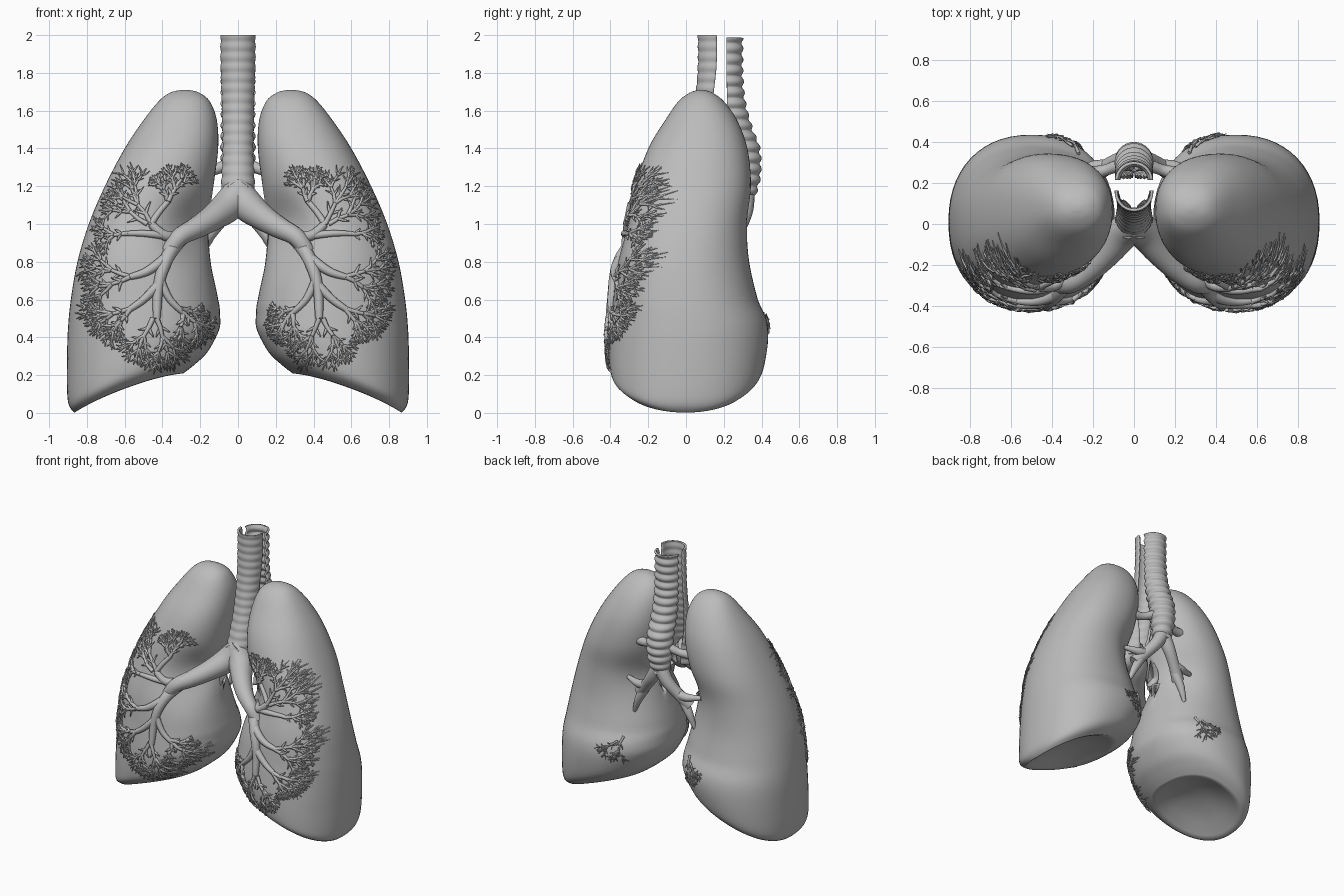
import bpy, bmesh, math, random
from mathutils import Vector
from mathutils.bvhtree import BVHTree

if "Cube" in bpy.data.objects:
    bpy.data.objects.remove(bpy.data.objects["Cube"])

grey = bpy.data.materials.new("tissue_grey")
grey.use_nodes = True
tint = (0.5, 0.5, 0.5, 1)
grey.diffuse_color = tint
grey.node_tree.nodes["Principled BSDF"].inputs["Base Color"].default_value = tint


def catmull(rows, steps):
    """Smooth interpolation through rows of numbers."""
    out = []
    for i in range(len(rows) - 1):
        a, b, c, d = (rows[max(0, min(len(rows) - 1, i + k))] for k in (-1, 0, 1, 2))
        for k in range(steps):
            t = k / steps
            out.append([q + 0.5 * t * (r - p + t * (2 * p - 5 * q + 4 * r - s + t * (3 * (q - r) + s - p)))
                        for p, q, r, s in zip(a, b, c, d)])
    return out + [list(rows[-1])]


def finish(bm, name):
    bmesh.ops.recalc_face_normals(bm, faces=bm.faces)
    mesh = bpy.data.meshes.new(name)
    bm.to_mesh(mesh)
    bm.free()
    mesh.materials.append(grey)
    mesh.shade_smooth()
    obj = bpy.data.objects.new(name, mesh)
    bpy.context.collection.objects.link(obj)
    return obj


def bridge(bm, rings, closed=True):
    for a, b in zip(rings, rings[1:]):
        n = len(a)
        for i in range(n if closed else n - 1):
            j = (i + 1) % n
            bm.faces.new((a[i], a[j], b[j], b[i]))


# Lung stations: height, inner x, outer x, front y, back y
STATIONS = [
    (0.0, .29, .865, -.33, .32), (.04, .23, .895, -.385, .38), (.12, .16, .905, -.405, .415),
    (.3, .10, .905, -.41, .435), (.45, .095, .90, -.40, .425), (.6, .105, .885, -.385, .38),
    (.8, .145, .85, -.36, .335), (1.0, .155, .79, -.31, .325), (1.2, .13, .705, -.27, .345),
    (1.4, .105, .60, -.20, .325), (1.55, .112, .50, -.11, .27), (1.65, .15, .42, -.04, .2),
    (1.695, .205, .36, .02, .14), (1.71, .26, .30, .065, .095)]


def lung_mesh(side):
    bm = bmesh.new()
    segments = 56
    rows = catmull(STATIONS, 5)
    # concave underside closes the loft from below
    z, xi, xo, yf, yb = rows[0]
    cx, cy = (xi + xo) / 2, (yf + yb) / 2
    caps = []
    for f, rise in ((.08, .1), (.35, .09), (.65, .06), (.9, .015)):
        caps.append((rise, cx + (xi - cx) * f, cx + (xo - cx) * f, cy + (yf - cy) * f, cy + (yb - cy) * f))
    rings = []
    for z, xi, xo, yf, yb in caps + rows:
        ring = []
        low = max(0, 1 - z / 0.6)
        if (z, xi, xo, yf, yb) in caps:
            low = 1
        for k in range(segments):
            a = math.tau * k / segments
            c, s = math.cos(a), math.sin(a)
            e = 0.9
            x = (xi + xo) / 2 + (xo - xi) / 2 * math.copysign(abs(c) ** e, c)
            y = (yf + yb) / 2 + (yb - yf) / 2 * math.copysign(abs(s) ** e, s)
            h = z + low * (0.36 * max(0, .87 - x) + 0.3 * y * y)
            # hollows where the airways enter
            w = math.exp(-((x - .2) / .16) ** 2 - ((h - .98) / .17) ** 2)
            y += w * (.13 if y < 0 else -.05)
            ring.append(bm.verts.new((side * x, y, h)))
        rings.append(ring)
    bridge(bm, rings)
    bm.faces.new(rings[0])
    bm.faces.new(rings[-1])
    return bm


for side, label in ((1, "left"), (-1, "right")):
    bm = lung_mesh(side)
    if side == 1:
        surface = BVHTree.FromBMesh(bm)
    finish(bm, label + "_lung")


def on_surface(x, z, back=False):
    d = -1 if back else 1
    hit = surface.ray_cast(Vector((x, -2 * d, z)), Vector((0, d, 0)))[0]
    return hit.y if hit else None


# Half shells of the windpipe, opening towards each other
def shell(name, rows, facing, ridge, pitch):
    """Rows hold height, centre y, radius and half angle of the arc."""
    bm = bmesh.new()
    rings = []
    for z, yc, r, half in catmull(rows, 24):
        r += ridge * math.sin(math.tau * z / pitch)
        ring = []
        for k in range(29):
            a = math.radians(half) * (k / 14 - 1)
            ring.append(bm.verts.new((r * math.sin(a), yc + facing * r * math.cos(a), z)))
        rings.append(ring)
    bridge(bm, rings, closed=False)
    obj = finish(bm, name)
    wall = obj.modifiers.new("wall", "SOLIDIFY")
    wall.thickness = 0.014
    wall.offset = 0


shell("windpipe_front", [(2, .155, .085, 95), (1.85, .155, .085, 95), (1.7, .14, .08, 95), (1.55, .115, .076, 100),
                         (1.4, .08, .074, 120), (1.25, .04, .08, 150), (1.1, .0, .085, 170)], -1, .002, .055)
shell("windpipe_back", [(1.985, .212, .08, 88), (1.8, .212, .08, 88), (1.65, .225, .08, 95), (1.5, .265, .08, 120),
                        (1.4, .3, .082, 150), (1.25, .31, .075, 175), (1.12, .3, .05, 178)], 1, .006, .058)


# Airways: tapered round tubes gathered in one curve object per part
def new_tubes(name, sides=2):
    curve = bpy.data.curves.new(name, "CURVE")
    curve.dimensions = "3D"
    curve.bevel_depth = 1
    curve.bevel_resolution = sides
    curve.use_fill_caps = True
    curve.materials.append(grey)
    bpy.context.collection.objects.link(bpy.data.objects.new(name, curve))
    return curve


def tube(curve, points, side):
    """Points hold x, y, z and radius."""
    spline = curve.splines.new("POLY")
    spline.points.add(len(points) - 1)
    for p, (x, y, z, r) in zip(spline.points, points):
        p.co = (side * x, y, z, 1)
        p.radius = r
    spline.use_smooth = True


def surface_tube(curve, path, r0, r1, side):
    pts = catmull(path, 5)
    out = []
    for i, (x, z) in enumerate(pts):
        r = r0 + (r1 - r0) * i / (len(pts) - 1)
        y = on_surface(x, z)
        if y is not None:
            out.append((x, y - r * .5, z, r))
    tube(curve, out, side)


def fan(curve, x, z, angle, length, r, depth, side, back=False):
    """Recursive twigs lying on the lung surface."""
    points = []
    bend = random.uniform(-.25, .25)
    for t in (0, .5, 1):
        a = angle + bend * (t - .5)
        px, pz = x + length * t * math.cos(a), z + length * t * math.sin(a)
        y = on_surface(px, pz, back)
        if y is None or (points and abs(y - points[-1][1]) > .1):
            return
        lift = .006 + random.uniform(0, .012)
        points.append((px, y + lift if back else y - lift, pz, r * (1 - .3 * t)))
    if depth == 0:
        points[-1] = points[-1][:3] + (r * .35,)
    tube(curve, points, side)
    if depth:
        for turn in (-.55, 0, .55):
            a = angle + turn + random.uniform(-.15, .15)
            fan(curve, px, pz, a, length * random.uniform(.6, .85), r * .74, depth - 1, side, back)
        mx, _, mz, _ = points[1]
        for turn in (-.8, .8):
            fan(curve, mx, mz, angle + turn, length * .55, r * .6, 0, side, back)


BRANCHES = [  # path as (x, z), start radius, end radius
    ([(.3, .93), (.39, .94), (.46, 1.0)], .035, .02),
    ([(.46, 1.0), (.42, 1.06), (.37, 1.12)], .018, .014),
    ([(.4, .94), (.5, .95), (.58, .95)], .022, .014),
    ([(.3, .93), (.37, .83), (.42, .68), (.43, .5)], .045, .02),
    ([(.38, .82), (.48, .75), (.57, .72)], .03, .016),
    ([(.42, .68), (.5, .6), (.57, .55)], .026, .016),
    ([(.41, .7), (.36, .6), (.29, .53)], .024, .015)]
FANS = [  # start x, z, heading in degrees, reach
    (.37, 1.12, 115, .19), (.37, 1.12, 70, .17), (.46, 1.0, 62, .31), (.48, 1.0, 30, .28), (.58, .95, -5, .19),
    (.57, .72, 18, .26), (.57, .72, -25, .26), (.57, .55, -15, .24), (.57, .55, -55, .2),
    (.43, .5, -112, .25), (.45, .5, -65, .26), (.29, .53, -85, .19), (.29, .53, -135, .19), (.3, .55, 190, .14)]

for side, label in ((1, "left"), (-1, "right")):
    random.seed(7 + side)
    # main front airway
    tube(new_tubes(label + "_main_airway", 5), catmull(
        [(-.02, .0, 1.2, .075), (.05, -.04, 1.1, .085), (.13, -.14, 1.035, .07), (.22, -.23, .98, .058),
         (.31, -.29, .93, .048), (.37, -.3, .85, .04)], 6), side)
    branches = new_tubes(label + "_airway_branches", 3)
    for path, r0, r1 in BRANCHES:
        surface_tube(branches, path, r0, r1, side)
    # fine twigs on the front and the back
    twigs = new_tubes(label + "_airway_twigs", 1)
    for x, z, heading, reach in FANS:
        fan(twigs, x, z, math.radians(heading), reach / 2.5, .015, 3, side)
    fan(twigs, .27, .58, math.radians(-75), .09, .009, 2, side, True)
    fan(twigs, .3, .55, math.radians(-40), .07, .008, 2, side, True)
    # rear airways into the inner faces
    rear = new_tubes(label + "_rear_airways", 4)
    tube(rear, catmull([(.02, .3, 1.33, .04), (.09, .28, 1.3, .03), (.15, .26, 1.28, .028), (.24, .24, 1.28, .04)], 5), side)
    tube(rear, catmull([(.0, .31, 1.17, .055), (.06, .31, 1.07, .045), (.13, .28, .98, .04), (.2, .24, .9, .045)], 5), side)
    tube(rear, catmull([(.13, .28, .98, .035), (.2, .28, .97, .028), (.3, .25, .98, .015)], 5), side)
    tube(rear, catmull([(.16, .26, .93, .035), (.21, .26, .84, .028), (.25, .25, .74, .012)], 5), side)
